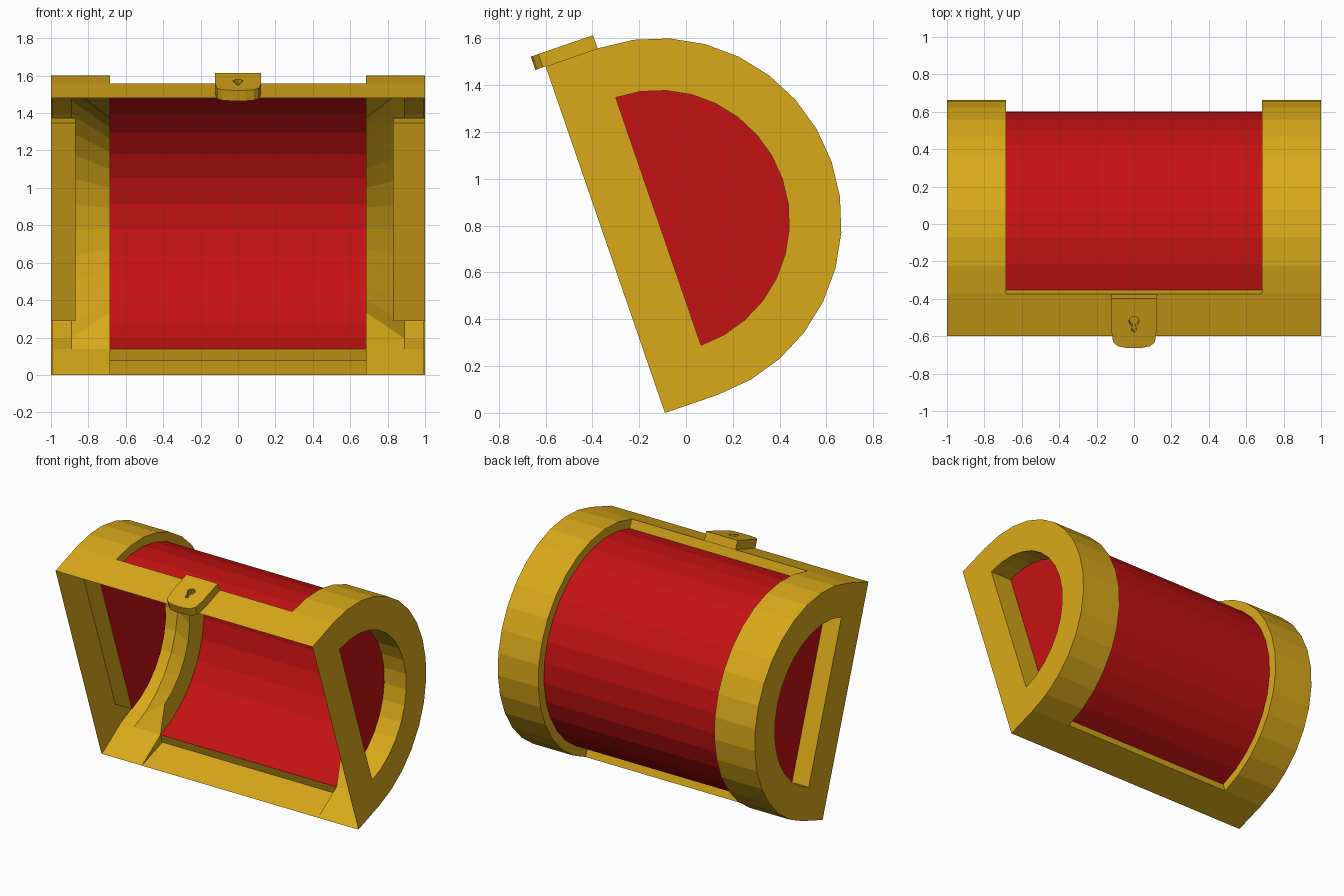
import bpy, bmesh
from math import sin, cos, pi, radians
from mathutils import Vector

if "Cube" in bpy.data.objects:
    bpy.data.objects.remove(bpy.data.objects["Cube"])

TILT = radians(19)           # the lid stands tipped back on its hinge edge
H, V0, N = 0.783, 0.24, 16   # half width, height of straight wall, arc segments
R_BARREL, R_LIP = 0.72, 0.56
XR = 0.685                   # inner face of the end bands


def material(name, color):
    m = bpy.data.materials.new(name)
    m.diffuse_color = (*color, 1)
    m.use_nodes = True
    m.node_tree.nodes["Principled BSDF"].inputs["Base Color"].default_value = m.diffuse_color
    return m


gold = material("gold", (0.70, 0.40, 0.01))
red = material("red", (0.56, 0.006, 0.006))


def place(x, u, v):
    """Lid coordinates: x along, u across the opening, v outward from it."""
    return Vector((x, -0.345 - u * sin(TILT) + v * cos(TILT),
                   0.74 + u * cos(TILT) + v * sin(TILT)))


def arc(r):
    return [(r * cos(pi * k / N), V0 + r * sin(pi * k / N)) for k in range(N + 1)]


def wall_arc(r, r_end=None):
    """Arch with straight legs down to the opening plane."""
    a = arc(r)
    if r_end:
        a[0], a[-1] = (r_end, V0), (-r_end, V0)
    return [(H, 0)] + a + [(-H, 0)]


def make(name, build, mat, recalc=True):
    bm = bmesh.new()
    build(bm)
    bmesh.ops.remove_doubles(bm, verts=bm.verts, dist=1e-5)
    bmesh.ops.dissolve_degenerate(bm, edges=bm.edges, dist=1e-5)
    if recalc:
        bmesh.ops.recalc_face_normals(bm, faces=bm.faces)
    me = bpy.data.meshes.new(name)
    bm.to_mesh(me)
    bm.free()
    me.materials.append(mat)
    ob = bpy.data.objects.new(name, me)
    bpy.context.collection.objects.link(ob)
    return ob


def loft(bm, columns):
    """Skin between successive (x, profile) columns."""
    rows = [[bm.verts.new(place(x, u, v)) for u, v in prof] for x, prof in columns]
    for a, b in zip(rows, rows[1:]):
        for i in range(len(a) - 1):
            bm.faces.new((a[i], a[i + 1], b[i + 1], b[i]))


def face(bm, x, pts):
    return bm.faces.new([bm.verts.new(place(x, u, v)) for u, v in pts])


# red barrel between the bands
make("barrel_panel", lambda bm: loft(bm, [(-XR, arc(R_BARREL)), (XR, arc(R_BARREL))]), red)

# front and back rails, with a small step in to the barrel
for name, s in (("front_rail", 1), ("hinge_rail", -1)):
    prof = [(s * H, 0), (s * H, V0), (s * R_BARREL, V0)]
    make(name, lambda bm: loft(bm, [(-XR, prof), (XR, prof)]), gold)

for side, s, depth in (("left", -1, 0.87), ("right", 1, 0.83)):
    # arched band: outer shell, inner face, lip and flared lining
    def band(bm):
        loft(bm, [(s, wall_arc(H)), (s * XR, wall_arc(H)),
                  (s * XR, wall_arc(R_BARREL)), (s * XR, wall_arc(R_LIP, R_BARREL)),
                  (s * 0.89, wall_arc(R_BARREL)), (s * 0.995, wall_arc(R_BARREL))])
    make(side + "_band", band, gold)

    # end frame with half-round opening and recess walls
    def frame(bm):
        out, hole = arc(H), arc(R_LIP)
        loft(bm, [(s, out), (s, hole), (s * depth, hole)])
        face(bm, s, [(H, 0), (H, V0), (R_LIP, V0), (-R_LIP, V0), (-H, V0), (-H, 0)])
        loft(bm, [(s, [hole[0], hole[-1]]), (s * depth, [hole[0], hole[-1]])])
    make(side + "_end_frame", frame, gold)

    make(side + "_end_panel", lambda bm: face(bm, s * depth, arc(R_LIP)), red)


# latch plate with rounded tip, and its keyhole
def prism(outline, u0, u1):
    def build(bm):
        a = [bm.verts.new(place(x, u0, v)) for x, v in outline]
        b = [bm.verts.new(place(x, u1, v)) for x, v in outline]
        bm.faces.new(a)
        bm.faces.new(b[::-1])
        for i in range(len(a)):
            j = (i + 1) % len(a)
            bm.faces.new((a[i], b[i], b[j], a[j]))
    return build


half = [(0.122, 0.235), (0.122, 0.06), (0.112, -0.012), (0.085, -0.036), (0.04, -0.046)]
outline = half + [(-x, v) for x, v in reversed(half)]
latch = make("latch", prism(outline, H, 0.843), gold)
hole = [(0.028 * cos(radians(a)), 0.105 + 0.028 * sin(radians(a))) for a in range(-45, 226, 45)]
hole += [(-0.009, 0.075), (-0.014, 0.055), (0, 0.04), (0.014, 0.055), (0.009, 0.075)]
cutter = make("keyhole_cutter", prism(hole, 0.805, 0.9), gold)
cutter.hide_render = True
cutter.hide_viewport = True
mod = latch.modifiers.new("keyhole", 'BOOLEAN')
mod.operation = 'DIFFERENCE'
mod.solver = 'EXACT'
mod.object = cutter
